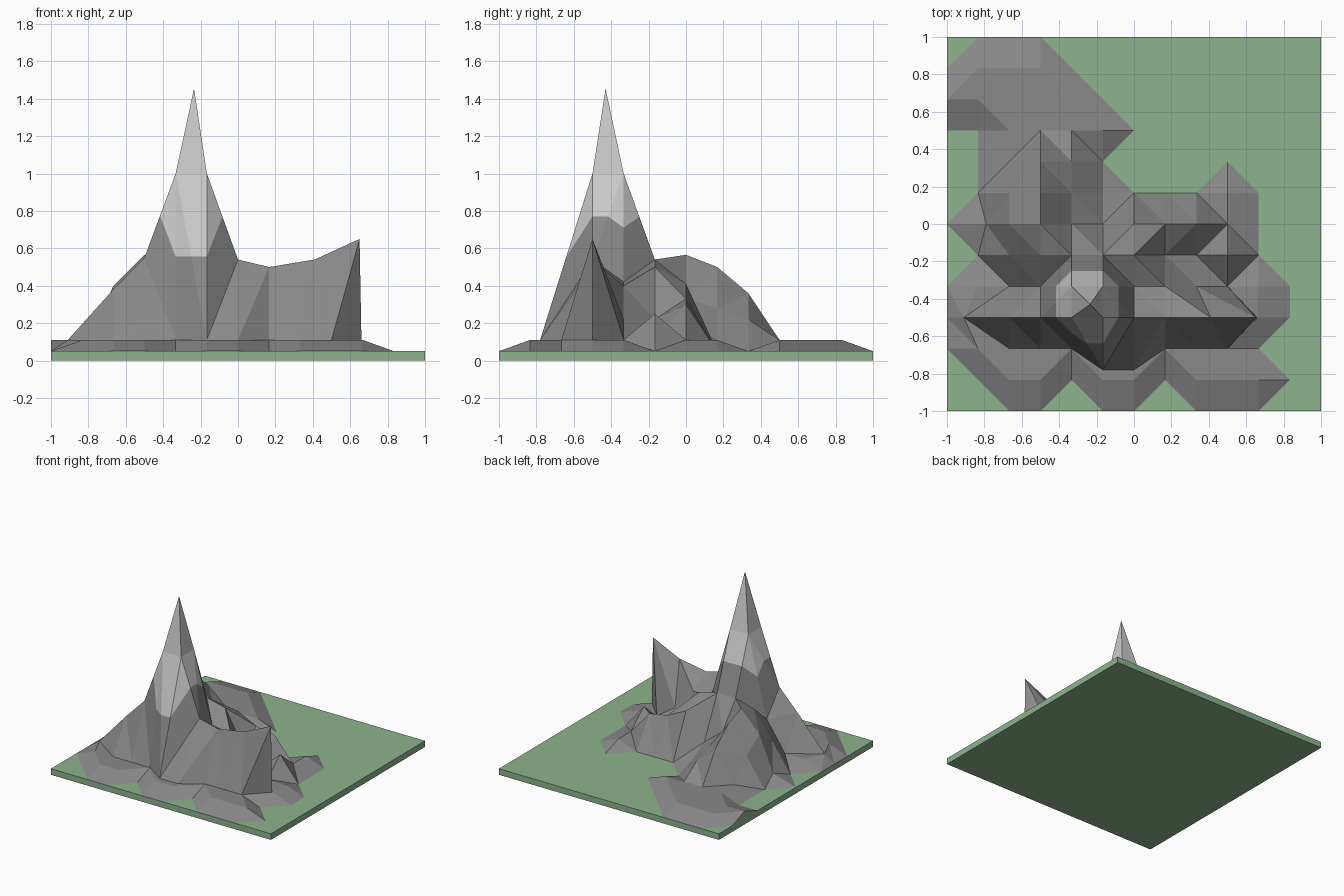
import bpy, bmesh
from mathutils import Vector

if "Cube" in bpy.data.objects:
    bpy.data.objects.remove(bpy.data.objects["Cube"])

N, STEP, LOW = 12, 1 / 6, 0.05

# Raised points per grid row, front to back: row -> list of (first column, heights)
rows = {
    1: [(2, (.11, .11)), (5, (.11, .11)), (8, (.11, .11, .11))],
    2: [(1, (.11,) * 9)],
    3: [(1, (.11, .38, .55, 1, 1, .54, .5, .54, .65, .11))],
    4: [(1, (.11, .11, .35, 1, 1, .42, .40, .22, .11, .11))],
    5: [(2, (.28, .50, .54, .54, .50, .22, .11, .25))],
    6: [(0, (.05, .11, .40, .565, .33, .20, .41, .33, .30, .11))],
    7: [(2, (.28, .50, .28, .11)), (9, (.11,))],
    8: [(2, (.11, .36, .22))],
    9: [(1, (.05, .11, .11, .11, .11))],
    10: [(0, (.11,) * 5)],
    11: [(1, (.11,) * 3)],
}
# Points pulled off the regular grid: (column, row) -> new x, y
shifts = {(1, 3): (-.91, -.5), (8, 3): (.41, -.5), (9, 3): (.65, -.5), (10, 3): (.66, -.5),
          (5, 2): (-.167, -.78), (6, 2): (0, -.78), (1, 6): (-.79, 0)}

heights = {(c0 + k, r): h for r, runs in rows.items() for c0, hs in runs for k, h in enumerate(hs)}

bm = bmesh.new()
grid = {}
for r in range(N + 1):
    for c in range(N + 1):
        x, y = shifts.get((c, r), (-1 + c * STEP, -1 + r * STEP))
        grid[c, r] = bm.verts.new((x, y, heights.get((c, r), LOW)))

# Terrain surface: each cell is split along its more level diagonal
summit = bm.verts.new((-.235, -.43, 1.455))
for r in range(N):
    for c in range(N):
        a, b, d, e = grid[c, r], grid[c + 1, r], grid[c + 1, r + 1], grid[c, r + 1]
        if (c, r) == (4, 3):
            tris = [(p, q, summit) for p, q in ((a, b), (b, d), (d, e), (e, a))]
        elif abs(a.co.z - d.co.z) < abs(b.co.z - e.co.z):
            tris = [(a, b, d), (a, d, e)]
        else:
            tris = [(a, b, e), (b, d, e)]
        for t in tris:
            bm.faces.new(t)

# Pale cap reaches halfway down every edge that leaves the summit block
high = {v for v in bm.verts if v.co.z > .95}
cut = [e for e in bm.edges if (e.verts[0] in high) != (e.verts[1] in high)]
bmesh.ops.subdivide_edges(bm, edges=cut, cuts=1)
for f in bm.faces:
    zs = [v.co.z for v in f.verts]
    if max(zs) > .95 and min(zs) > .5:
        f.material_index = 2
    elif max(zs) > LOW + .02:
        f.material_index = 1

# Thin base slab: skirt down to the floor and an underside
rim = [e for e in bm.edges if e.is_boundary]
ext = bmesh.ops.extrude_edge_only(bm, edges=rim)['geom']
for g in ext:
    if isinstance(g, bmesh.types.BMVert):
        g.co.z = 0
    elif isinstance(g, bmesh.types.BMFace):
        g.material_index = 0
under = [e for e in bm.edges if e.is_boundary]
for f in bmesh.ops.contextual_create(bm, geom=under)['faces']:
    f.material_index = 0
bmesh.ops.recalc_face_normals(bm, faces=bm.faces)

mesh = bpy.data.meshes.new("mountain_terrain")
bm.to_mesh(mesh)
bm.free()
for name, col in (("grass", (.27, .45, .27, 1)), ("rock", (.25, .25, .25, 1)), ("pale_rock", (.55, .55, .55, 1))):
    m = bpy.data.materials.new(name)
    m.diffuse_color = col
    m.use_nodes = True
    m.node_tree.nodes["Principled BSDF"].inputs["Base Color"].default_value = m.diffuse_color
    mesh.materials.append(m)
bpy.context.collection.objects.link(bpy.data.objects.new("mountain_terrain", mesh))
